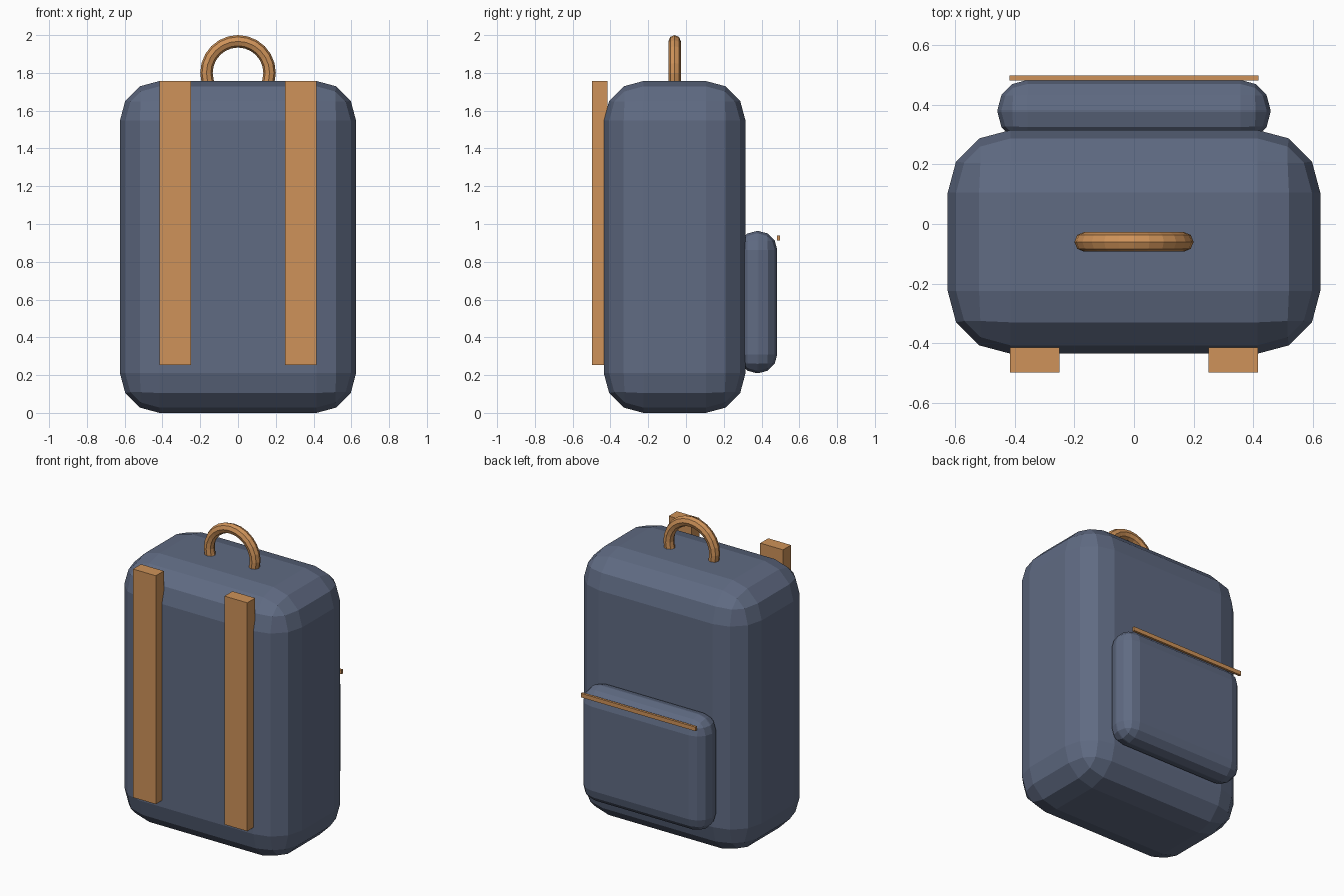
import bpy, math

if "Cube" in bpy.data.objects:
    bpy.data.objects.remove(bpy.data.objects["Cube"])


def material(name, color):
    mat = bpy.data.materials.new(name)
    mat.diffuse_color = color
    mat.use_nodes = True
    mat.node_tree.nodes["Principled BSDF"].inputs["Base Color"].default_value = mat.diffuse_color
    return mat


FABRIC = material("blue_fabric", (0.115, 0.145, 0.225, 1))
LEATHER = material("tan_leather", (0.62, 0.29, 0.10, 1))


def box(name, lo, hi, mat, bevel=0):
    """Box between two corners, with an optional three-segment rounding."""
    bpy.ops.mesh.primitive_cube_add(size=1, location=[(a + b) / 2 for a, b in zip(lo, hi)])
    obj = bpy.context.object
    obj.name = name
    obj.scale = [b - a for a, b in zip(lo, hi)]
    bpy.ops.object.transform_apply(location=False, rotation=False, scale=True)
    obj.data.materials.append(mat)
    if bevel:
        mod = obj.modifiers.new("rounding", 'BEVEL')
        mod.width = bevel
        mod.segments = 3
    return obj


# Main bag and outer pocket
box("bag_body", (-0.625, -0.435, 0), (0.625, 0.315, 1.757), FABRIC, 0.21)
box("pocket", (-0.458, 0.275, 0.21), (0.458, 0.483, 0.963), FABRIC, 0.1)

# Zip along the top of the pocket
box("pocket_zip", (-0.417, 0.482, 0.912), (0.417, 0.498, 0.939), LEATHER)

# Pair of shoulder straps
for side, x in (("left", -0.333), ("right", 0.333)):
    box(side + "_strap", (x - 0.083, -0.498, 0.253), (x + 0.083, -0.415, 1.757), LEATHER)

# Carry handle: ring sunk into the top of the bag
bpy.ops.mesh.primitive_torus_add(major_radius=0.167, minor_radius=0.033,
                                 major_segments=24, minor_segments=8,
                                 location=(0, -0.06, 1.8), rotation=(math.pi / 2, 0, 0))
handle = bpy.context.object
handle.name = "carry_handle"
handle.data.materials.append(LEATHER)
